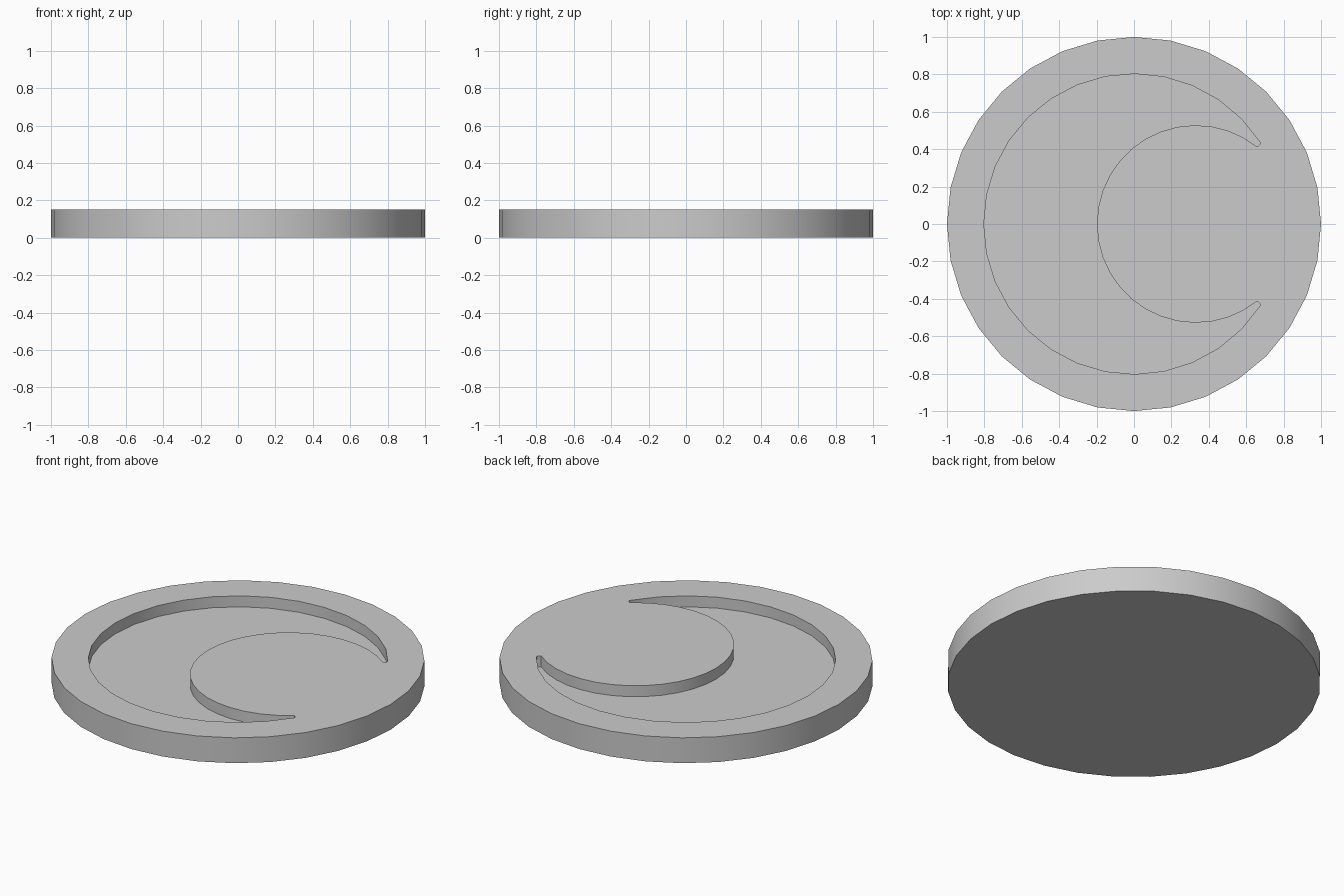
import bpy
import bmesh
from math import cos, sin, radians

if "Cube" in bpy.data.objects:
    bpy.data.objects.remove(bpy.data.objects["Cube"])

HEIGHT = 0.15
FLOOR = 0.085

grey = bpy.data.materials.new("plain grey")
grey.use_nodes = True
grey.diffuse_color = (0.6, 0.6, 0.6, 1)
grey.node_tree.nodes["Principled BSDF"].inputs["Base Color"].default_value = (0.6, 0.6, 0.6, 1)


def arc(cx, radius, start, end, steps):
    """Points along an arc centred on the x axis, angles in degrees."""
    angles = [radians(start + (end - start) * i / steps) for i in range(steps + 1)]
    return [(cx + radius * cos(a), radius * sin(a)) for a in angles]


def prism(name, outline, bottom, top):
    """Closed solid raised from a flat outline."""
    bm = bmesh.new()
    base = bm.faces.new([bm.verts.new((x, y, bottom)) for x, y in outline])
    raised = bmesh.ops.extrude_face_region(bm, geom=[base], use_keep_orig=True)
    verts = [v for v in raised["geom"] if isinstance(v, bmesh.types.BMVert)]
    bmesh.ops.translate(bm, verts=verts, vec=(0, 0, top - bottom))
    bmesh.ops.recalc_face_normals(bm, faces=bm.faces)
    mesh = bpy.data.meshes.new(name)
    bm.to_mesh(mesh)
    bm.free()
    mesh.materials.append(grey)
    obj = bpy.data.objects.new(name, mesh)
    bpy.context.collection.objects.link(obj)
    return obj


# Round disc
disc = prism("crescent_disc", arc(0, 1, 0, 360, 32)[:-1], 0, HEIGHT)

# Crescent outline: outer arc, blunt tip, inner arc, blunt tip
outer = arc(0, 0.803, 33.2, 326.8, 26)
inner = arc(0.33, 0.528, 308.5, 51.5, 26)
outline = outer + [(0.675, -0.428)] + inner + [(0.675, 0.428)]
cutter = prism("crescent_cutter", outline, FLOOR, HEIGHT + 0.1)
cutter.hide_render = True

# Sink the crescent into the top
cut = disc.modifiers.new("crescent recess", 'BOOLEAN')
cut.operation = 'DIFFERENCE'
cut.solver = 'EXACT'
cut.object = cutter
bpy.ops.object.select_all(action='DESELECT')
disc.select_set(True)
bpy.context.view_layer.objects.active = disc
bpy.ops.object.modifier_apply(modifier=cut.name)
bpy.data.objects.remove(cutter)

# Smooth round walls with crisp rims
bpy.ops.object.shade_smooth_by_angle(angle=radians(30))
